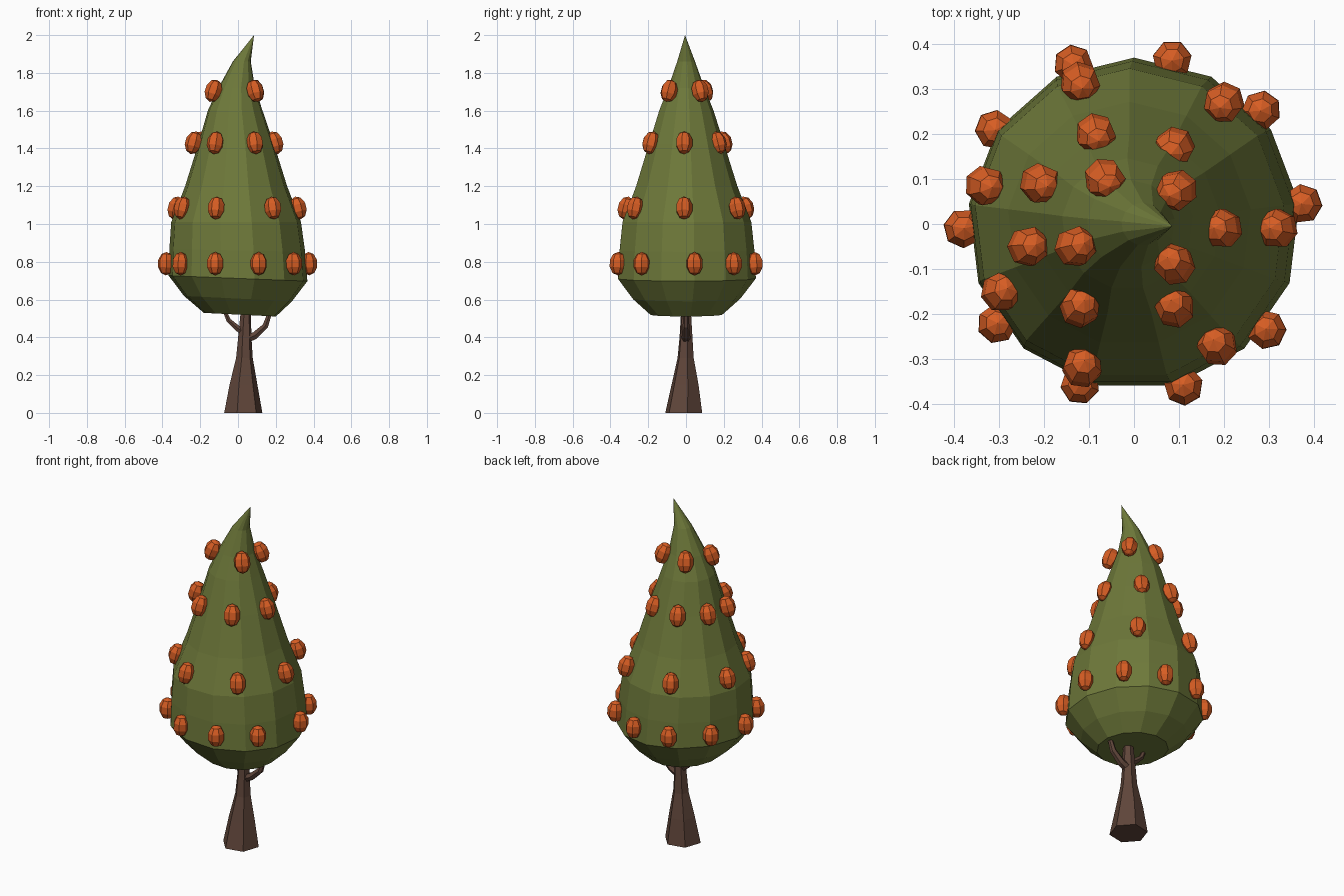
import bpy, bmesh, math
from mathutils import Vector, Matrix

if "Cube" in bpy.data.objects:
    bpy.data.objects.remove(bpy.data.objects["Cube"])


def material(name, rgb):
    m = bpy.data.materials.new(name)
    m.diffuse_color = (*rgb, 1)
    m.use_nodes = True
    m.node_tree.nodes["Principled BSDF"].inputs["Base Color"].default_value = m.diffuse_color
    return m


GREEN = material("olive_leaves", (0.155, 0.19, 0.042))
BROWN = material("brown_bark", (0.115, 0.06, 0.042))
ORANGE = material("orange_fruit", (0.68, 0.11, 0.017))


def finish(bm, name, mat):
    bmesh.ops.recalc_face_normals(bm, faces=bm.faces)
    me = bpy.data.meshes.new(name)
    bm.to_mesh(me)
    bm.free()
    me.materials.append(mat)
    ob = bpy.data.objects.new(name, me)
    bpy.context.collection.objects.link(ob)
    return ob


def loft(name, rings, mat, tip=None):
    """Skin a stack of vertex-coordinate rings, closed by caps or a tip."""
    bm = bmesh.new()
    vs = [[bm.verts.new(p) for p in ring] for ring in rings]
    n = len(vs[0])
    for a, b in zip(vs, vs[1:]):
        for i in range(n):
            j = (i + 1) % n
            bm.faces.new((a[i], a[j], b[j], b[i]))
    bm.faces.new(vs[0])
    if tip:
        t = bm.verts.new(tip)
        for i in range(n):
            bm.faces.new((vs[-1][i], vs[-1][(i + 1) % n], t))
    else:
        bm.faces.new(vs[-1])
    return finish(bm, name, mat)


def flat_ring(n, cx, cy, z, r, start, tilt=0.0):
    pts = []
    for i in range(n):
        a = start + math.tau * i / n
        x, y = r * math.cos(a), r * math.sin(a)
        pts.append((cx + x, cy + y, z + tilt * x))
    return pts


def tube(name, path, radii, mat, n=6):
    rings = []
    pts = [Vector(p) for p in path]
    for i, p in enumerate(pts):
        d = (pts[min(i + 1, len(pts) - 1)] - pts[max(i - 1, 0)]).normalized()
        side = Vector((0, 1, 0))
        up = d.cross(side).normalized()
        rings.append([p + radii[i] * (math.cos(math.tau * k / n) * side + math.sin(math.tau * k / n) * up)
                      for k in range(n)])
    return loft(name, rings, mat)


# Canopy: 13-sided leaning cone, (z, centre x, radius, tilt) per ring
canopy = [(0.52, 0.01, 0.192, -0.05), (0.605, 0.0, 0.288, -0.05), (0.712, 0.0, 0.37, -0.04),
          (0.86, -0.004, 0.362, -0.02), (1.01, -0.01, 0.346, 0), (1.2, -0.01, 0.272, 0),
          (1.42, -0.01, 0.203, 0), (1.6, -0.015, 0.146, 0), (1.72, -0.007, 0.098, 0),
          (1.86, 0.02, 0.048, 0)]
loft("canopy", [flat_ring(13, cx, 0, z, r, math.pi / 2, t) for z, cx, r, t in canopy],
     GREEN, tip=(0.085, -0.005, 2.0))

# Trunk: flared six-sided column
trunk = [(0, 0.028, -0.012, 0.103), (0.15, 0.029, -0.005, 0.075), (0.29, 0.034, -0.002, 0.045),
         (0.4, 0.036, 0, 0.036), (0.56, 0.042, 0, 0.026)]
loft("trunk", [flat_ring(6, cx, cy, z, r, 0.2) for z, cx, cy, r in trunk], BROWN)

# Branches curving up into the canopy
tube("branch_right", [(0.03, 0, 0.385), (0.09, 0, 0.41), (0.145, 0, 0.46), (0.172, 0, 0.54)],
     [0.026, 0.022, 0.018, 0.012], BROWN)
tube("branch_left", [(0.04, 0, 0.42), (-0.005, 0, 0.45), (-0.05, 0, 0.49), (-0.075, 0, 0.55)],
     [0.022, 0.018, 0.014, 0.01], BROWN)

# Fruit rows: (z, inward lean in degrees, positions seen from above)
rows = [
    (0.79, 2, [(.085, .365), (-.135, .355), (-.31, .21), (-.38, -.01), (-.305, -.222),
               (-.12, -.357), (.11, -.36), (.295, -.235), (.375, .045), (.283, .253)]),
    (1.085, 14, [(-.12, .315), (-.33, .085), (-.295, -.15), (-.115, -.318), (.185, -.27),
                 (.318, -.01), (.2, .27)]),
    (1.43, 16, [(-.085, .2), (-.208, .09), (-.235, -.05), (-.12, -.185), (.09, -.185),
                (.195, -.01), (.09, .17)]),
    (1.705, 20, [(-.065, .1), (-.13, -.05), (.09, -.09), (.095, .075)]),
]
for r, (z, lean, spots) in enumerate(rows):
    for k, (x, y) in enumerate(spots):
        bm = bmesh.new()
        bmesh.ops.create_uvsphere(bm, u_segments=7, v_segments=5, radius=1)
        a = math.atan2(y, x)
        m = (Matrix.Translation((x, y, z)) @ Matrix.Rotation(a, 4, 'Z')
             @ Matrix.Rotation(-math.radians(lean), 4, 'Y')
             @ Matrix.Diagonal((0.046, 0.046, 0.062, 1)))
        bmesh.ops.transform(bm, matrix=m, verts=bm.verts)
        finish(bm, f"fruit_row{r + 1}_{k + 1}", ORANGE)
